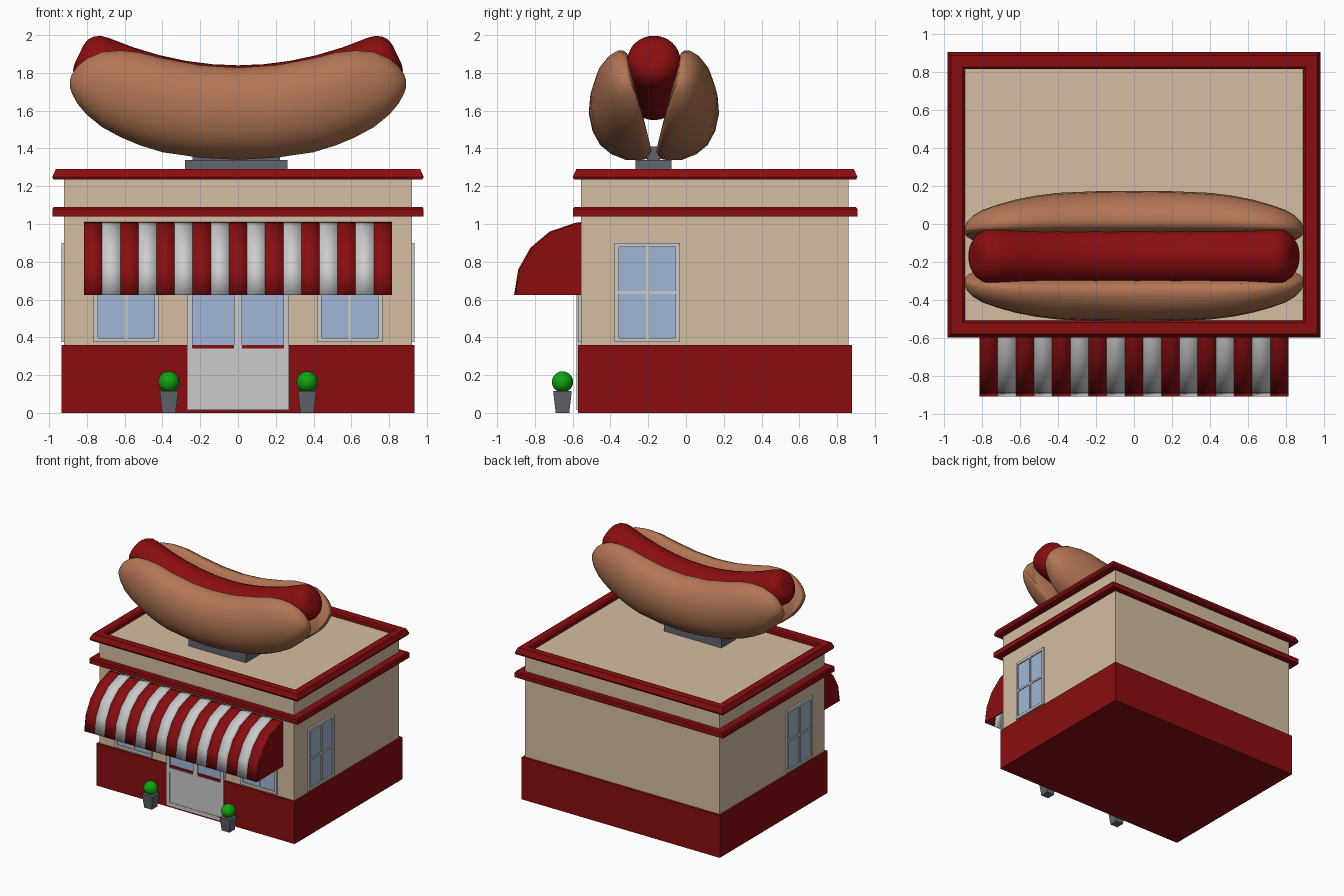
import bpy, bmesh
from math import sin, cos, pi, radians, sqrt
from mathutils import Matrix, Vector

if "Cube" in bpy.data.objects:
    bpy.data.objects.remove(bpy.data.objects["Cube"])


def material(name, r, g, b):
    m = bpy.data.materials.new(name)
    m.diffuse_color = (r, g, b, 1)
    m.use_nodes = True
    m.node_tree.nodes["Principled BSDF"].inputs["Base Color"].default_value = m.diffuse_color
    return m


RED = material("red", .25, .004, .005)
TAN = material("cream", .66, .51, .36)
BUN = material("bread", .45, .18, .09)
GLASS = material("glass", .36, .47, .68)
GREEN = material("leaf", .005, .38, .005)
DARK = material("dark_grey", .12, .13, .15)
LIGHT = material("light_grey", .6, .6, .6)


def finish(bm, name, mat, smooth=None):
    bmesh.ops.recalc_face_normals(bm, faces=bm.faces)
    me = bpy.data.meshes.new(name)
    bm.to_mesh(me)
    bm.free()
    ob = bpy.data.objects.new(name, me)
    bpy.context.collection.objects.link(ob)
    me.materials.append(mat)
    if smooth:
        bpy.ops.object.select_all(action='DESELECT')
        ob.select_set(True)
        bpy.context.view_layer.objects.active = ob
        bpy.ops.object.shade_smooth_by_angle(angle=radians(smooth))
    return ob


def add_box(bm, x0, x1, y0, y1, z0, z1):
    m = Matrix.LocRotScale(Vector((x0 + x1, y0 + y1, z0 + z1)) / 2, None,
                           Vector((x1 - x0, y1 - y0, z1 - z0)))
    bmesh.ops.create_cube(bm, size=1, matrix=m)


def box(name, mat, *dims):
    bm = bmesh.new()
    add_box(bm, *dims)
    return finish(bm, name, mat)


def loft(name, mat, rings, smooth, closed=False):
    """Skin a list of rings; either cap the ends or join last to first."""
    bm = bmesh.new()
    vs = [[bm.verts.new(p) for p in ring] for ring in rings]
    n = len(vs[0])
    pairs = list(zip(vs, vs[1:])) + ([(vs[-1], vs[0])] if closed else [])
    for a, b in pairs:
        for i in range(n):
            j = (i + 1) % n
            bm.faces.new((a[i], a[j], b[j], b[i]))
    if not closed:
        bm.faces.new(vs[0])
        bm.faces.new(vs[-1])
    return finish(bm, name, mat, smooth)


def trim(name, profile):
    """Sweep an (inset, z) profile around the building."""
    corners = [(-1, -1), (1, -1), (1, 1), (-1, 1)]
    rings = [[(sx * (.983 - d), .154 + sy * (.753 - d), z) for d, z in profile]
             for sx, sy in corners]
    return loft(name, RED, rings, None, closed=True)


# Building shell and trims
box("walls", TAN, -.92, .92, -.556, .86, .3, 1.25)
box("base_wall", RED, -.935, .935, -.572, .88, 0, .36)
trim("lower_trim", [(0, 1.04), (0, 1.08), (.008, 1.09), (.08, 1.09), (.08, 1.04)])
trim("roof_trim", [(.006, 1.235), (0, 1.25), (.018, 1.29), (.078, 1.29),
                   (.09, 1.28), (.09, 1.235)])


def glazed(name, w, h, border, bar, rail_z, loc, turn, depth=.015):
    """Frame with a centre bar, a cross rail and glass, facing local -y."""
    place = Matrix.Translation(loc) @ Matrix.Rotation(radians(turn), 4, 'Z')
    hw = w / 2
    bm = bmesh.new()
    for s in (-1, 1):
        a, b = sorted((s * hw, s * (hw - border)))
        add_box(bm, a, b, -depth, .01, 0, h)
    add_box(bm, border - hw, hw - border, -depth, .01, 0, border)
    add_box(bm, border - hw, hw - border, -depth, .01, h - border, h)
    add_box(bm, -bar / 2, bar / 2, -depth * .9, .01, border, h - border)
    add_box(bm, border - hw, hw - border, -depth * .9, .01, rail_z - bar / 2, rail_z + bar / 2)
    bm.transform(place)
    finish(bm, name + "_frame", LIGHT)
    bm = bmesh.new()
    add_box(bm, border - hw, hw - border, -depth * .4, .01, border, h - border)
    bm.transform(place)
    finish(bm, name + "_glass", GLASS)


# Windows and door
for side, s in (("left", -1), ("right", 1)):
    glazed(f"{side}_front_window", .345, .525, .022, .016, .262, (s * .592, -.556, .375), 0)
    glazed(f"{side}_side_window", .345, .525, .022, .016, .262, (s * .92, -.205, .375), s * 90)
    x0, x1 = sorted((s * .02, s * .245))
    box(f"{side}_door_panel", LIGHT, x0, x1, -.576, -.55, .04, .32)
glazed("door", .54, .885, .03, .04, .305, (0, -.556, .015), 0, .024)

# Striped awning: curved strips with closed ends
curve = [(-.555, 1.01), (-.59, 1.005), (-.722, .96), (-.823, .875), (-.888, .76), (-.91, .625)]
step = 1.63 / 17
for name, mat, first in (("awning_red_stripes", RED, 0), ("awning_white_stripes", LIGHT, 1)):
    bm = bmesh.new()
    for i in range(first, 17, 2):
        xa = -.815 + i * step
        rows = [[bm.verts.new((x, y, z)) for x in (xa, xa + step)] for y, z in curve]
        for a, b in zip(rows, rows[1:]):
            bm.faces.new((a[0], b[0], b[1], a[1]))
    ob = finish(bm, name, mat, 30)
    for poly in ob.data.polygons:
        if poly.normal.y > 0 or poly.normal.z < -.01:
            poly.flip()
    sol = ob.modifiers.new("thickness", 'SOLIDIFY')
    sol.thickness = .008
for side, x in (("left", -.815), ("right", .807)):
    outline = curve + [(-.555, .625)]
    loft(f"awning_{side}_end", RED, [[(x + d, y, z) for y, z in outline] for d in (0, .008)], None)

# Potted shrubs
for side, s in (("left", -1), ("right", 1)):
    bm = bmesh.new()
    m = Matrix.Translation((s * .366, -.654, .0575)) @ Matrix.Rotation(pi / 4, 4, 'Z')
    bmesh.ops.create_cone(bm, cap_ends=True, segments=4, radius1=.036 * sqrt(2),
                          radius2=.049 * sqrt(2), depth=.115, matrix=m)
    finish(bm, f"{side}_pot", DARK)
    bm = bmesh.new()
    bmesh.ops.create_uvsphere(bm, u_segments=24, v_segments=14, radius=.056,
                              matrix=Matrix.Translation((s * .366, -.654, .164)))
    finish(bm, f"{side}_shrub", GREEN, 60)

# Sign stand
box("sign_plate", DARK, -.28, .262, -.267, -.077, 1.24, 1.34)
box("sign_post", DARK, -.24, .222, -.207, -.137, 1.34, 1.41)


def mirrored(half):
    return [(-h[0], *h[1:]) for h in reversed(half[1:])] + half


# Sausage: round sections (x, radius) along an upturned curve
rings = []
for x, r in mirrored([(0, .145), (.15, .145), (.3, .145), (.45, .145), (.6, .145), (.74, .145),
                      (.785, .138), (.815, .118), (.835, .09), (.842, .055)]):
    up = Vector((-2 * .285 * x, 0, 1)).normalized()
    mid = Vector((x, -.17, 1.695 + .285 * x * x))
    rings.append([mid + r * (cos(a) * up + sin(a) * Vector((0, 1, 0)))
                  for a in (2 * pi * i / 32 for i in range(32))])
loft("sausage", RED, rings, 50)

# Bun halves: D-shaped section (outward, height) scaled at stations (x, mid z, half height, width)
section = [(.012, -.88), (.025, -.97), (.06, -1), (.15, -1), (.225, -.88), (.285, -.68),
           (.325, -.38), (.345, 0), (.338, .35), (.31, .66), (.26, .88), (.205, .99),
           (.17, .99), (.145, .92)]
stations = mirrored([(0, 1.585, .245, 1), (.2, 1.597, .246, .99), (.4, 1.63, .25, .95),
                     (.52, 1.664, .247, .88), (.62, 1.69, .231, .79), (.72, 1.713, .2, .66),
                     (.80, 1.728, .15, .53), (.85, 1.737, .1, .39), (.88, 1.742, .05, .25),
                     (.89, 1.742, .02, .14)])
for name, s in (("front_bun", -1), ("back_bun", 1)):
    loft(name, BUN, [[(x, -.17 + s * (.13 + (d - .13) * w), zc + v * h) for d, v in section]
                     for x, zc, h, w in stations], 50)
